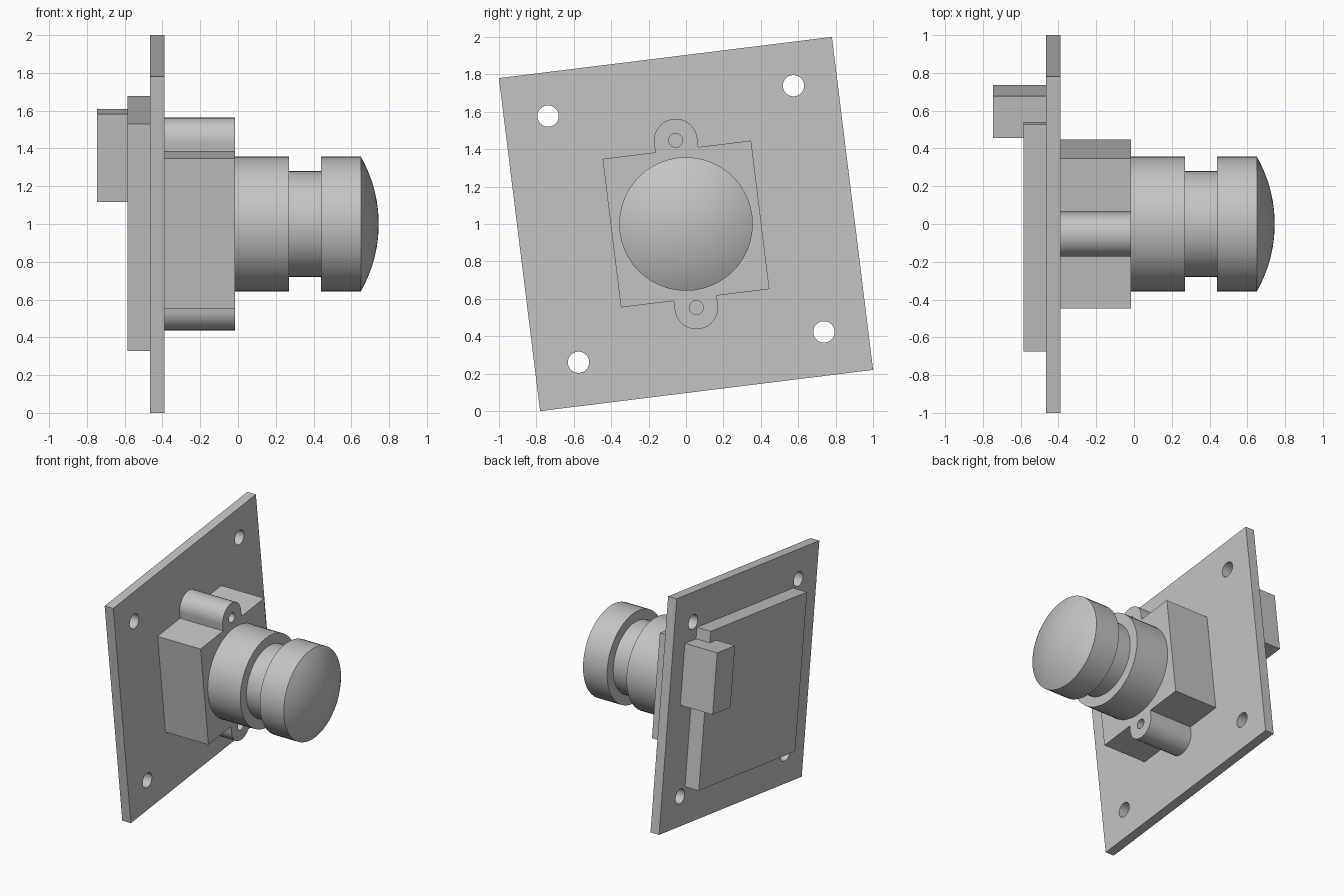
import bpy
import bmesh
from math import radians, sin, cos, pi, asin
from mathutils import Matrix, Vector

if "Cube" in bpy.data.objects:
    bpy.data.objects.remove(bpy.data.objects["Cube"], do_unlink=True)

# The whole assembly is turned slightly about the lens axis
PLACE = Matrix.Translation((0, 0, 1)) @ Matrix.Rotation(radians(7.05), 4, 'X')

grey = bpy.data.materials.new("plain_grey")
grey.use_nodes = True
COLOUR = (0.55, 0.55, 0.55, 1)
grey.diffuse_color = COLOUR
grey.node_tree.nodes["Principled BSDF"].inputs["Base Color"].default_value = COLOUR


def finish(name, bm):
    bmesh.ops.recalc_face_normals(bm, faces=bm.faces[:])
    mesh = bpy.data.meshes.new(name)
    bm.to_mesh(mesh)
    bm.free()
    mesh.transform(PLACE)
    mesh.materials.append(grey)
    obj = bpy.data.objects.new(name, mesh)
    bpy.context.collection.objects.link(obj)
    return obj


def prism(name, outline, x0, x1):
    """Extrude a (y, z) outline along x."""
    bm = bmesh.new()
    face = bm.faces.new([bm.verts.new((x0, y, z)) for y, z in outline])
    out = bmesh.ops.extrude_face_region(bm, geom=[face])
    moved = [g for g in out["geom"] if isinstance(g, bmesh.types.BMVert)]
    bmesh.ops.translate(bm, verts=moved, vec=(x1 - x0, 0, 0))
    return finish(name, bm)


def arc(cy, cz, r, start, sweep, n):
    return [(cy + r * cos(start + sweep * i / n), cz + r * sin(start + sweep * i / n))
            for i in range(n + 1)]


def rect(y0, y1, z0, z1):
    return [(y0, z0), (y1, z0), (y1, z1), (y0, z1)]


def activate(obj):
    bpy.ops.object.select_all(action='DESELECT')
    obj.select_set(True)
    bpy.context.view_layer.objects.active = obj


def smooth(obj):
    activate(obj)
    bpy.ops.object.shade_smooth_by_angle(angle=radians(30))


def drill(obj, centres, r, x0, x1):
    for cy, cz in centres:
        cutter = prism("hole_cutter", arc(cy, cz, r, 0, 2 * pi, 32)[:-1], x0, x1)
        cutter.hide_render = True
        mod = obj.modifiers.new("hole", 'BOOLEAN')
        mod.operation = 'DIFFERENCE'
        mod.solver = 'EXACT'
        mod.object = cutter
        activate(obj)
        bpy.ops.object.modifier_apply(modifier=mod.name)
        bpy.data.objects.remove(cutter, do_unlink=True)


# Circuit board with four corner holes
BACK, FRONT = -0.465, -0.39
board = prism("circuit_board", rect(-0.897, 0.897, -0.897, 0.897), BACK, FRONT)
drill(board, [(sy * 0.661, sz * 0.663) for sy in (-1, 1) for sz in (-1, 1)],
      0.057, -0.6, -0.2)
smooth(board)

# Lens holder: square block with a rounded screw lug above and below
H, LUG, LUG_R = 0.4, 0.45, 0.116
half = [(H, -H), (H, H), (LUG_R, H)] + arc(0, LUG, LUG_R, 0, pi, 24) + [(-LUG_R, H)]
outline = half + [(-y, -z) for y, z in half]
holder = prism("lens_holder", outline, FRONT, -0.015)
drill(holder, [(0, LUG), (0, -LUG)], 0.037, FRONT - 0.03, 0.1)
smooth(holder)

# Lens barrel: grooved cylinder ending in a shallow glass dome
R, GROOVE, RIM, TIP = 0.357, 0.28, 0.65, 0.745
rise = TIP - RIM
ball = (R * R + rise * rise) / (2 * rise)
edge = asin(R / ball)
profile = [(-0.1, 0), (-0.1, R), (0.27, R), (0.27, GROOVE), (0.44, GROOVE), (0.44, R)]
for i in range(11):
    a = edge * (1 - i / 10)
    profile.append((TIP - ball + ball * cos(a), ball * sin(a)))
bm = bmesh.new()
pts = [bm.verts.new((x, 0, r)) for x, r in profile]
lines = [bm.edges.new(pair) for pair in zip(pts, pts[1:])]
bmesh.ops.spin(bm, geom=pts + lines, cent=(0, 0, 0), axis=Vector((1, 0, 0)),
               angle=2 * pi, steps=48, use_duplicate=False)
bmesh.ops.remove_doubles(bm, verts=bm.verts[:], dist=0.0005)
smooth(finish("lens_barrel", bm))

# Rear chip and the connector straddling its edge
prism("rear_chip", rect(-0.605, 0.607, -0.602, 0.609), -0.585, BACK)
prism("rear_connector", rect(0.523, 0.747, 0.052, 0.522), -0.747, BACK)
